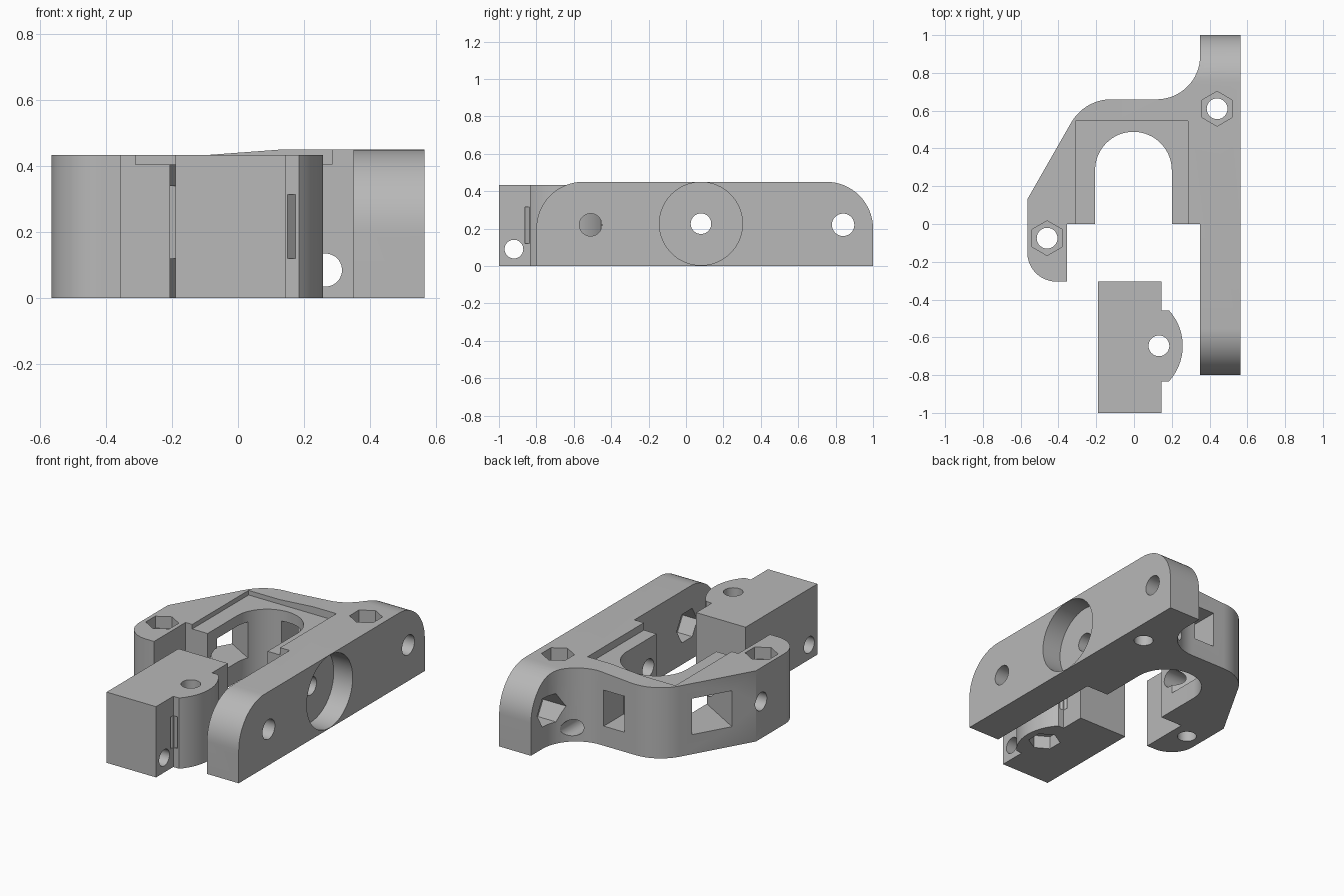
import bpy, bmesh, math
from mathutils import Matrix

if "Cube" in bpy.data.objects:
    bpy.data.objects.remove(bpy.data.objects["Cube"], do_unlink=True)

grey = bpy.data.materials.new("plain grey")
grey.use_nodes = True
colour = (0.48, 0.48, 0.48, 1)
grey.diffuse_color = colour
grey.node_tree.nodes["Principled BSDF"].inputs["Base Color"].default_value = colour


def arc(cx, cy, r, a0, a1, n=16):
    angles = [math.radians(a0 + (a1 - a0) * i / n) for i in range(n + 1)]
    return [(cx + r * math.cos(a), cy + r * math.sin(a)) for a in angles]


def prism(name, points, axis, lo, hi):
    """Extrude a 2D profile along one axis."""
    place = {"x": lambda u, v, h: (h, u, v),
             "y": lambda u, v, h: (u, h, v),
             "z": lambda u, v, h: (u, v, h)}[axis]
    bm = bmesh.new()
    low = [bm.verts.new(place(u, v, lo)) for u, v in points]
    high = [bm.verts.new(place(u, v, hi)) for u, v in points]
    bm.faces.new(low)
    bm.faces.new(high)
    n = len(points)
    for i in range(n):
        j = (i + 1) % n
        bm.faces.new((low[i], low[j], high[j], high[i]))
    bmesh.ops.recalc_face_normals(bm, faces=bm.faces)
    mesh = bpy.data.meshes.new(name)
    bm.to_mesh(mesh)
    bm.free()
    mesh.materials.append(grey)
    obj = bpy.data.objects.new(name, mesh)
    bpy.context.collection.objects.link(obj)
    return obj


def rect(u0, u1, v0, v1):
    return [(u0, v0), (u1, v0), (u1, v1), (u0, v1)]


def circle(u, v, r, n=40):
    return arc(u, v, r, 0, 360 - 360 / n, n - 1)


def hexagon(u, v, r, turn=0):
    return arc(u, v, r, turn, turn + 300, 5)


def boolean(obj, tool, operation="DIFFERENCE"):
    tool.hide_render = True
    mod = obj.modifiers.new("cut", "BOOLEAN")
    mod.operation, mod.object, mod.solver = operation, tool, "EXACT"
    bpy.context.view_layer.objects.active = obj
    bpy.ops.object.modifier_apply(modifier=mod.name)
    bpy.data.objects.remove(tool, do_unlink=True)


def cut(obj, points, axis, lo, hi):
    boolean(obj, prism("cutter", points, axis, lo, hi))


def cut_slanted(obj, size, centre, angle):
    """Cut a box turned about the vertical axis."""
    l, w, h = (s / 2 for s in size)
    box = prism("cutter", rect(-l, l, -w, w), "z", -h, h)
    box.data.transform(Matrix.Translation(centre) @ Matrix.Rotation(math.radians(angle), 4, "Z"))
    boolean(obj, box)


def finish(obj):
    bpy.ops.object.select_all(action="DESELECT")
    obj.select_set(True)
    bpy.context.view_layer.objects.active = obj
    bpy.ops.object.shade_smooth_by_angle(angle=math.radians(30))


# Bracket: plan outline limited by the rounded side profile
outline = [(0.565, -0.8), (0.35, -0.8), (0.35, 0), (-0.355, 0), (-0.355, -0.305)]
outline += arc(-0.41, -0.15, 0.155, 270, 180)
outline += [(-0.565, 0.13)] + arc(-0.12, 0.415, 0.245, 150, 90)
outline += arc(0.12, 0.89, 0.23, 270, 360) + [(0.35, 1), (0.565, 1)]
bracket = prism("bracket", outline, "z", 0, 0.6)
side = [(-0.8, 0)] + arc(-0.55, 0.2, 0.25, 180, 90) + arc(0.75, 0.2, 0.25, 90, 0) + [(1, 0)]
boolean(bracket, prism("side_profile", side, "x", -0.8, 0.8), "INTERSECT")

# Lower top on the arm, with a gentle ramp
cut(bracket, [(-0.8, 0.433), (-0.1, 0.433), (0.27, 0.4604), (0.27, 0.7), (-0.8, 0.7)], "y", -0.5, 1.2)

# Shallow pocket and round-ended slot
cut(bracket, rect(-0.31, 0.285, -0.1, 0.545), "z", 0.405, 0.7)
cut(bracket, [(0.2, -0.1)] + arc(-0.003, 0.285, 0.203, 0, 180, 32) + [(-0.206, -0.1)], "z", -0.1, 0.7)

# Vertical bolt holes with nut pockets
for x, y in ((0.44, 0.61), (-0.46, -0.075)):
    cut(bracket, circle(x, y, 0.055), "z", -0.1, 0.7)
    cut(bracket, hexagon(x, y, 0.092, 30), "z", 0.36, 0.7)

# Cross holes in the plate, with nut pockets on the inner face
for y in (-0.51, 0.84):
    cut(bracket, circle(y, 0.22, 0.06), "x", 0.2, 0.7)
    cut(bracket, hexagon(y, 0.22, 0.1), "x", 0.1, 0.45)

# Round recess and the long axle hole
cut(bracket, circle(0.08, 0.226, 0.222, 64), "x", 0.437, 0.7)
cut(bracket, circle(0.08, 0.226, 0.055), "x", -0.7, 0.7)

# Lengthwise low hole and windows in the wall
cut(bracket, circle(0.265, 0.085, 0.05), "y", -0.1, 0.95)
cut(bracket, rect(-0.045, 0.095, 0.12, 0.34), "y", 0.4, 0.8)
cut_slanted(bracket, (0.7, 0.245, 0.22), (-0.431, 0.364, 0.23), -30)
finish(bracket)

# Clamp block with a round bulge
half = math.degrees(math.asin(0.188 / 0.278))
block_outline = [(-0.19, -1), (0.145, -1), (0.145, -0.833)]
block_outline += arc(-0.02, -0.645, 0.278, -half, half, 24)
block_outline += [(0.145, -0.457), (0.145, -0.305), (-0.19, -0.305)]
block = prism("clamp_block", block_outline, "z", 0, 0.433)
cut(block, circle(0.132, -0.645, 0.055), "z", -0.1, 0.7)
cut(block, hexagon(0.132, -0.645, 0.092, 30), "z", -0.1, 0.08)
cut(block, circle(-0.92, 0.09, 0.05), "x", -0.4, 0.4)

# Strap slots in the corners beside the bulge
for s in (-1, 1):
    cut_slanted(block, (0.12, 0.017, 0.195), (0.152, -0.645 + s * 0.198, 0.217), -45 * s)
finish(block)
